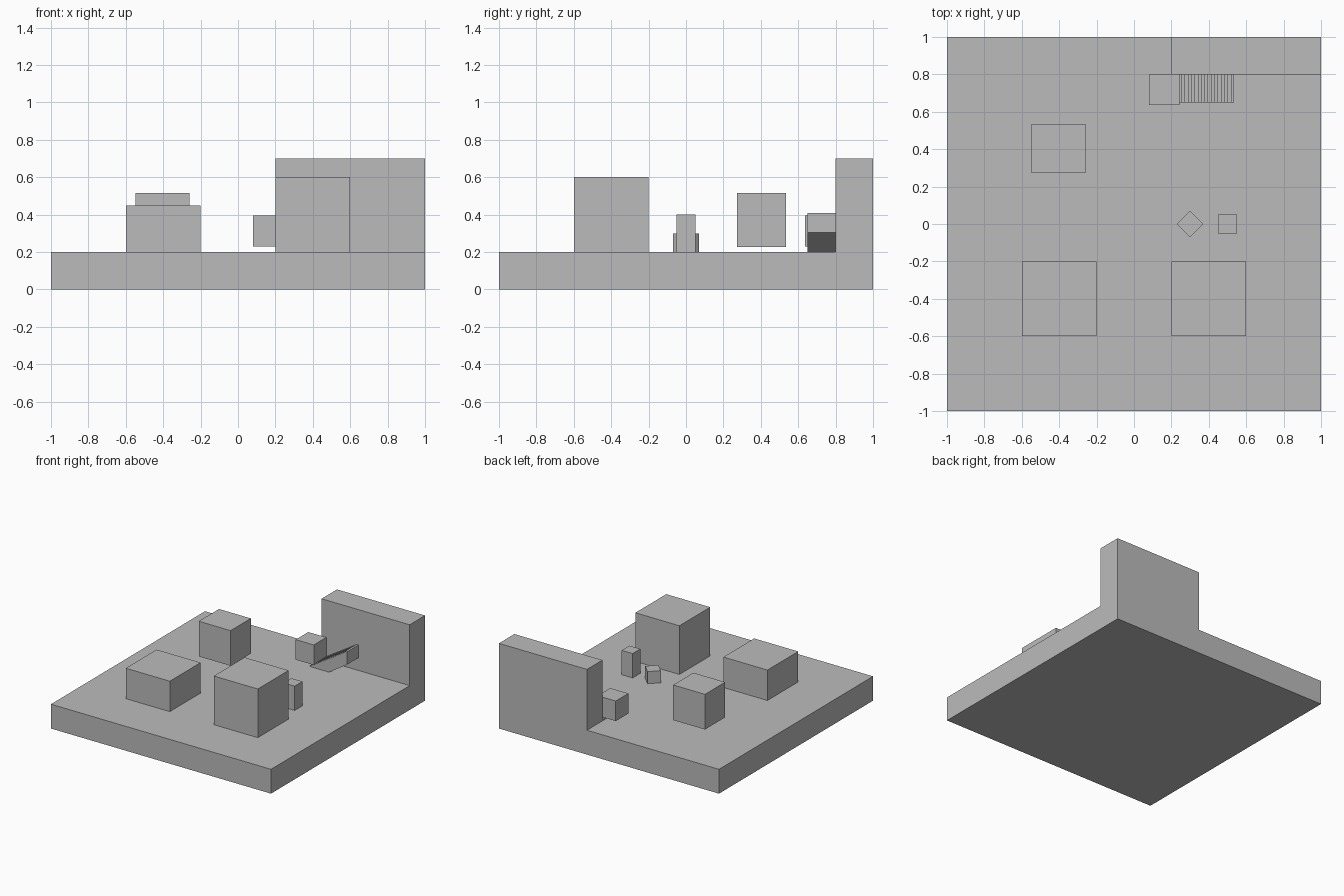
import bpy, bmesh, math
from mathutils import Matrix, Vector

if "Cube" in bpy.data.objects:
    bpy.data.objects.remove(bpy.data.objects["Cube"])

grey = bpy.data.materials.new("plain grey")
grey.diffuse_color = (0.5, 0.5, 0.5, 1)
grey.use_nodes = True
grey.node_tree.nodes["Principled BSDF"].inputs["Base Color"].default_value = grey.diffuse_color


def finish(name, bm):
    bmesh.ops.recalc_face_normals(bm, faces=bm.faces)
    mesh = bpy.data.meshes.new(name)
    bm.to_mesh(mesh)
    bm.free()
    mesh.materials.append(grey)
    obj = bpy.data.objects.new(name, mesh)
    bpy.context.collection.objects.link(obj)
    return obj


def box(name, x, y, z, turn=0):
    """Box from (min, max) ranges, optionally turned about its own z axis."""
    bm = bmesh.new()
    bmesh.ops.create_cube(bm, size=1)
    size = Vector([r[1] - r[0] for r in (x, y, z)])
    bmesh.ops.scale(bm, vec=size, verts=bm.verts)
    obj = finish(name, bm)
    obj.location = [(r[0] + r[1]) / 2 for r in (x, y, z)]
    obj.rotation_euler.z = math.radians(turn)
    return obj


# Floor slab and back wall
box("floor_slab", (-1, 1), (-1, 1), (0, 0.2))
box("back_wall", (0.2, 1), (0.8, 1), (0.2, 0.7))

# Large blocks at the front
box("low_block", (-0.6, -0.2), (-0.6, -0.2), (0.2, 0.45))
box("tall_block", (0.2, 0.6), (-0.6, -0.2), (0.2, 0.6))

# Two floating blocks
box("floating_block", (-0.547, -0.258), (0.272, 0.535), (0.228, 0.517))
box("small_floating_block", (0.08, 0.244), (0.635, 0.798), (0.23, 0.395))

# Small posts
box("turned_cube", (0.25, 0.35), (-0.05, 0.05), (0.2, 0.3), turn=45)
box("small_post", (0.45, 0.55), (-0.05, 0.05), (0.2, 0.4))

# Staircase: stepped top, sloping underside, extruded along y
STEPS = 19
x0, x1, z0, z1 = 0.2, 0.535, 0.2, 0.41
run, rise = (x1 - x0) / STEPS, (z1 - z0) / STEPS
profile = [(x0, z0)]
for i in range(STEPS):
    profile += [(x0 + i * run, z0 + (i + 1) * rise),
                (x0 + (i + 1) * run, z0 + (i + 1) * rise)]
profile += [(x1, 0.305), (0.373, z0)]
bm = bmesh.new()
side = bm.faces.new([bm.verts.new((x, 0.65, z)) for x, z in profile])
out = bmesh.ops.extrude_face_region(bm, geom=[side])
bmesh.ops.translate(bm, vec=(0, 0.15, 0),
                    verts=[v for v in out["geom"] if isinstance(v, bmesh.types.BMVert)])
finish("staircase", bm)
